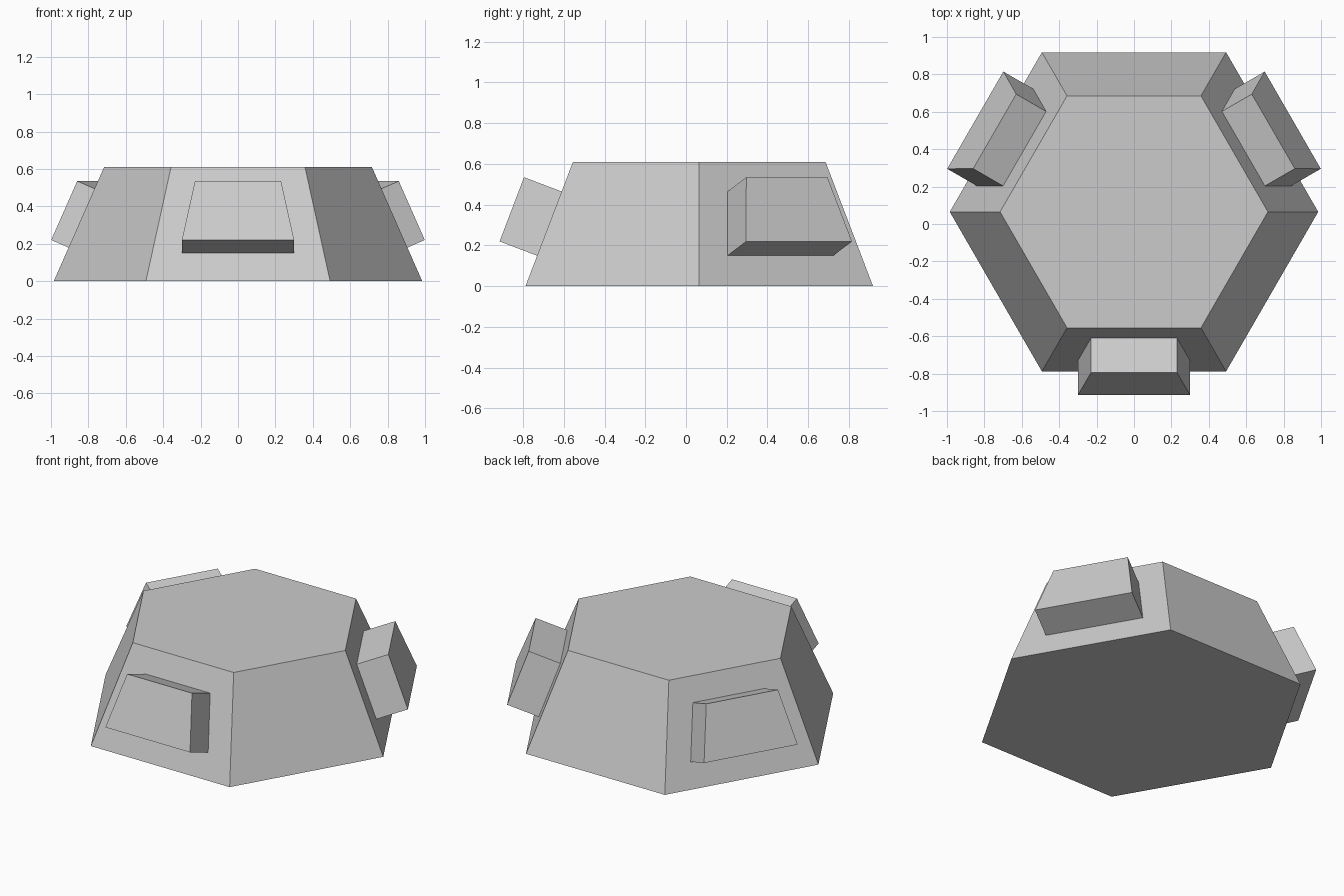
import bpy
import bmesh
from math import radians, cos, sin
from mathutils import Matrix, Vector

cube = bpy.data.objects.get("Cube")
if cube:
    bpy.data.objects.remove(cube, do_unlink=True)

CENTRE = Vector((0, 0.065, 0))

grey = bpy.data.materials.new("light_grey")
grey.use_nodes = True
grey.diffuse_color = (0.6, 0.6, 0.6, 1)
grey.node_tree.nodes["Principled BSDF"].inputs["Base Color"].default_value = grey.diffuse_color


def loft(name, lower, upper, matrix):
    """Flat-sided solid between two loops of equal length."""
    bm = bmesh.new()
    a = [bm.verts.new(p) for p in lower]
    b = [bm.verts.new(p) for p in upper]
    bm.faces.new(a)
    bm.faces.new(b)
    n = len(a)
    for i in range(n):
        j = (i + 1) % n
        bm.faces.new((a[i], a[j], b[j], b[i]))
    bmesh.ops.recalc_face_normals(bm, faces=bm.faces)
    bm.transform(matrix)
    mesh = bpy.data.meshes.new(name)
    bm.to_mesh(mesh)
    bm.free()
    mesh.materials.append(grey)
    obj = bpy.data.objects.new(name, mesh)
    bpy.context.collection.objects.link(obj)
    return obj


def hexagon(radius, z):
    return [(radius * cos(radians(60 * i)), radius * sin(radians(60 * i)), z)
            for i in range(6)]


def trapezoid(bottom, top):
    """Loop from (distance out, height, half width) of two edges."""
    (d0, z0, w0), (d1, z1, w1) = bottom, top
    return [(d0, -w0, z0), (d0, w0, z0), (d1, w1, z1), (d1, -w1, z1)]


# Tapered six-sided body
place = Matrix.Translation(CENTRE)
loft("body", hexagon(0.985, 0), hexagon(0.716, 0.61), place)

# Raised blocks on every second sloping side, set slightly into the body
inner = trapezoid((0.78, 0.144, 0.30), (0.66, 0.459, 0.23))
outer = trapezoid((0.98, 0.22, 0.30), (0.86, 0.535, 0.23))
for name, angle in (("front_block", -90), ("left_block", 30), ("right_block", 150)):
    loft(name, inner, outer, place @ Matrix.Rotation(radians(angle), 4, "Z"))
